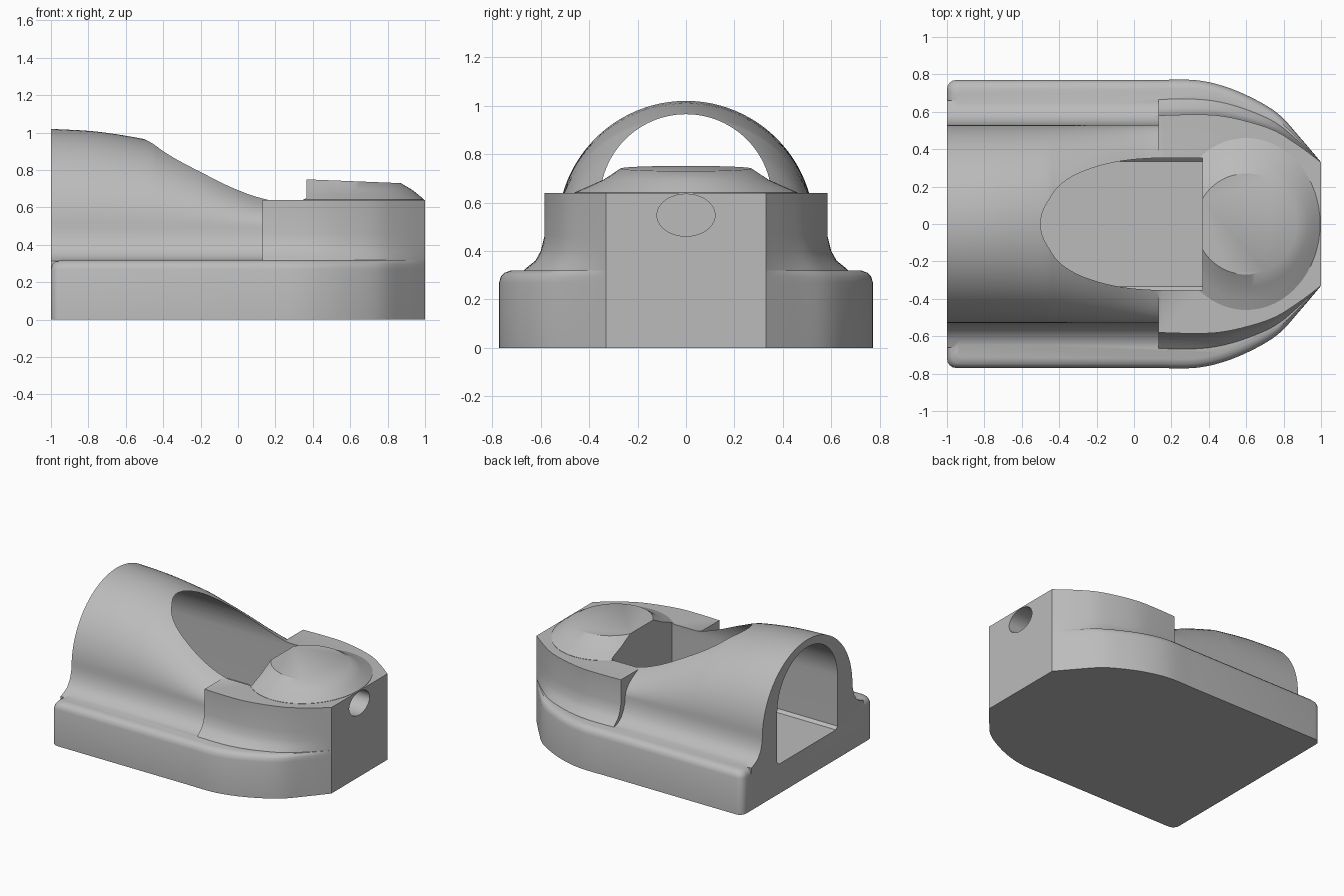
import bpy, bmesh, math

if "Cube" in bpy.data.objects:
    bpy.data.objects.remove(bpy.data.objects["Cube"])

grey = bpy.data.materials.new("plain grey")
grey.use_nodes = True
grey.diffuse_color = (0.5, 0.5, 0.5, 1)
grey.node_tree.nodes["Principled BSDF"].inputs["Base Color"].default_value = (0.5, 0.5, 0.5, 1)


def loft(name, rings):
    """Skin matching closed rings of points and cap both ends."""
    bm = bmesh.new()
    rows = [[bm.verts.new(p) for p in ring] for ring in rings]
    n = len(rows[0])
    for a, b in zip(rows, rows[1:]):
        for i in range(n):
            j = (i + 1) % n
            bm.faces.new((a[i], a[j], b[j], b[i]))
    bm.faces.new(rows[0][::-1])
    bm.faces.new(rows[-1])
    bmesh.ops.recalc_face_normals(bm, faces=bm.faces)
    mesh = bpy.data.meshes.new(name)
    bm.to_mesh(mesh)
    bm.free()
    obj = bpy.data.objects.new(name, mesh)
    bpy.context.collection.objects.link(obj)
    mesh.materials.append(grey)
    return obj


def apply(obj, mod):
    bpy.context.view_layer.objects.active = obj
    bpy.ops.object.modifier_apply(modifier=mod.name)


def combine(obj, tool, operation):
    mod = obj.modifiers.new(operation, "BOOLEAN")
    mod.operation, mod.object, mod.solver = operation, tool, "EXACT"
    apply(obj, mod)
    bpy.data.objects.remove(tool)


def smooth_path(points, steps=5):
    """Catmull-Rom curve through the points."""
    out = []
    for i in range(len(points) - 1):
        p = [points[max(0, min(k, len(points) - 1))] for k in range(i - 1, i + 3)]
        for s in range(steps):
            t = s / steps
            out.append(tuple(
                0.5 * (2 * b + (c - a) * t + (2 * a - 5 * b + 4 * c - d) * t ** 2
                       + (3 * b - a - 3 * c + d) * t ** 3)
                for a, b, c, d in zip(*p)))
    return out + [points[-1]]


def mirrored(half):
    """Close a half outline with its reflection across y = 0."""
    return half + [(x, -y) for x, y in reversed(half)]


# Half outlines of the nose wall and of the flange around it
wall = smooth_path([(0.13, 0.58), (0.3, 0.585), (0.45, 0.58), (0.6, 0.55),
                    (0.75, 0.5), (0.88, 0.42), (1, 0.33)])
skirt = smooth_path([(0.13, 0.77), (0.32, 0.77), (0.47, 0.74), (0.62, 0.68),
                     (0.77, 0.59), (0.89, 0.46), (1, 0.33)])

# Base flange with rounded rear corners and a rounded upper rim
corner = [(-0.95 - 0.05 * math.cos(a), 0.72 + 0.05 * math.sin(a))
          for a in [math.pi / 8 * k for k in range(5)]]
rim = [(0, 0), (0.27, 0), (0.295, 0.008), (0.31, 0.022), (0.32, 0.05)]
rings = []
for z, inset in rim:
    ring = []
    for x, y in corner + skirt:
        f = max(0, min(1, (1 - x) / 0.3))
        ring.append((x + inset if x < -0.9 else x, y - inset * f))
    rings.append([(x, y, z) for x, y in mirrored(ring)])
body = loft("housing_body", rings)

# Nose block, flared at its foot to meet the flange
flare = [(0.02, 0.5), (0.31, 0.5), (0.33, 0.4), (0.36, 0.2), (0.4, 0.08), (0.46, 0), (0.64, 0)]
rings = []
for z, t in flare:
    half = [(a + (c - a) * t, b + (d - b) * t) for (a, b), (c, d) in zip(wall, skirt)]
    rings.append([(x, y, z) for x, y in mirrored(half)])
nose = loft("nose_block", rings)

# Raised round pad on the nose, tilted slightly toward its tip
rings = []
for rx, ry, z in [(0.395, 0.46, 0.6), (0.395, 0.46, 0.642), (0.365, 0.4, 0.668),
                  (0.33, 0.34, 0.695), (0.27, 0.27, 0.73)]:
    tilt = 0.04 if z > 0.7 else 0
    ring = []
    for k in range(64):
        a = k * math.tau / 64
        x = 0.6 + rx * math.cos(a)
        ring.append((x, ry * math.sin(a), z + tilt * (0.87 - x)))
    rings.append(ring)
pad = loft("nose_pad", rings)

# Arched tunnel shell whose crown sinks toward the nose
crown = smooth_path([(-1, 0.53), (-0.75, 0.515), (-0.5, 0.475), (-0.4, 0.445),
                     (-0.2, 0.367), (0, 0.267), (0.13, 0.212), (0.4, 0.13)], 6)
foot = [(0.66, 0.01), (0.66, 0.315), (0.62, 0.33), (0.58, 0.355), (0.55, 0.4), (0.535, 0.45)]
rings = []
for x, h in crown:
    arch = [(0.53 * math.cos(a), 0.49 + h * math.sin(a))
            for a in [math.pi * k / 48 for k in range(49)]]
    section = foot + arch + [(-y, z) for y, z in reversed(foot)]
    rings.append([(x, y, z) for y, z in section])
tunnel = loft("tunnel_shell", rings)

# Arched bore that also opens the top where the crown is low
bore = [(0.335, 0.22), (0.355, 0.24)]
section = bore + [(0.355 * math.cos(a), 0.61 + 0.355 * math.sin(a))
                  for a in [math.pi * k / 48 for k in range(49)]]
section += [(-y, z) for y, z in reversed(bore)]
bore_cutter = loft("bore_cutter", [[(x, y, z) for y, z in section] for x in (-1.1, 0.365)])

# Oval blind hole in the nose tip
hole_cutter = loft("hole_cutter", [
    [(x, 0.12 * math.cos(k * math.tau / 40), 0.548 + 0.087 * math.sin(k * math.tau / 40))
     for k in range(40)] for x in (0.8, 1.1)])

for part in (tunnel, nose, pad):
    combine(body, part, "UNION")
for cutter in (bore_cutter, hole_cutter):
    combine(body, cutter, "DIFFERENCE")

bpy.ops.object.select_all(action="DESELECT")
body.select_set(True)
bpy.context.view_layer.objects.active = body
bpy.ops.object.shade_smooth_by_angle(angle=math.radians(32))
